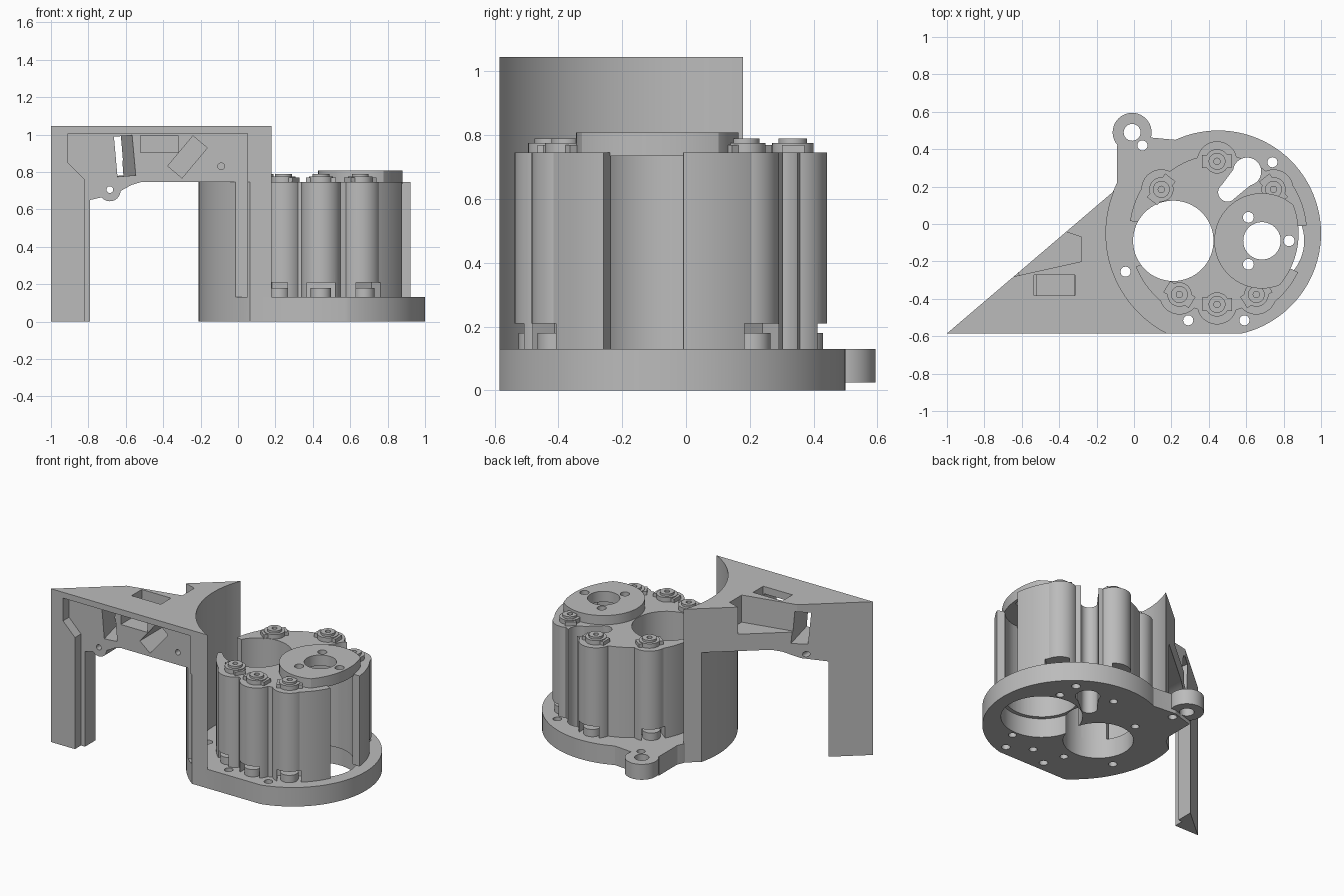
import bpy, bmesh, math
from mathutils import Matrix, Vector

if "Cube" in bpy.data.objects:
    bpy.data.objects.remove(bpy.data.objects["Cube"], do_unlink=True)

GREY = (0.5, 0.5, 0.5, 1)
mat = bpy.data.materials.new("plain_grey")
mat.use_nodes = True
mat.diffuse_color = GREY
mat.node_tree.nodes["Principled BSDF"].inputs["Base Color"].default_value = GREY

CX, CY = 0.45, -0.05          # axis of the round base
FRONT = -0.585                # flat front plane
PLATE, TOP, ROOF = 0.13, 0.745, 1.045
MOTOR = (0.21, -0.09)         # open bore
HUB = (0.684, -0.09)          # output disc


def prism(name, pts, lo, hi, axis="z"):
    """Extrude a 2D outline along z, or an x-z outline along y."""
    bm = bmesh.new()
    put = (lambda a, b: (a, b, lo)) if axis == "z" else (lambda a, b: (a, lo, b))
    face = bm.faces.new([bm.verts.new(put(a, b)) for a, b in pts])
    new = bmesh.ops.extrude_face_region(bm, geom=[face])["geom"]
    step = Vector((0, 0, hi - lo)) if axis == "z" else Vector((0, hi - lo, 0))
    bmesh.ops.translate(bm, vec=step, verts=[v for v in new if isinstance(v, bmesh.types.BMVert)])
    bmesh.ops.recalc_face_normals(bm, faces=bm.faces)
    mesh = bpy.data.meshes.new(name)
    bm.to_mesh(mesh)
    bm.free()
    mesh.materials.append(mat)
    ob = bpy.data.objects.new(name, mesh)
    bpy.context.collection.objects.link(ob)
    return ob


def arc(c, r, a0, a1, n):
    return [(c[0] + r * math.cos(math.radians(a0 + (a1 - a0) * i / n)),
             c[1] + r * math.sin(math.radians(a0 + (a1 - a0) * i / n))) for i in range(n + 1)]


def disc(name, c, r, lo, hi, axis="z", n=64):
    return prism(name, arc(c, r, 0, 360, n)[:-1], lo, hi, axis)


def sector(name, r0, r1, a0, a1, lo, hi):
    c = (CX, CY)
    return prism(name, arc(c, r1, a0, a1, 20) + arc(c, r0, a1, a0, 20), lo, hi)


def box(name, centre, size, roll=0, yaw=0):
    x, y, z = (s / 2 for s in size)
    ob = prism(name, [(-x, -y), (x, -y), (x, y), (-x, y)], -z, z)
    ob.data.transform(Matrix.Translation(centre) @ Matrix.Rotation(math.radians(yaw), 4, "Z")
                      @ Matrix.Rotation(math.radians(roll), 4, "Y"))
    return ob


def combine(ob, other, op="DIFFERENCE"):
    """Apply a boolean and drop the helper."""
    other.hide_render = True
    mod = ob.modifiers.new("bool", "BOOLEAN")
    mod.operation, mod.solver, mod.object = op, "EXACT", other
    dg = bpy.context.evaluated_depsgraph_get()
    dg.update()
    mesh = bpy.data.meshes.new_from_object(ob.evaluated_get(dg))
    ob.modifiers.clear()
    ob.data = mesh
    bpy.data.objects.remove(other, do_unlink=True)


def finish(ob):
    ob.data.polygons.foreach_set("use_smooth", [True] * len(ob.data.polygons))
    ob.data.set_sharp_from_angle(angle=math.radians(20))


def slot_cut(ob):
    """Wire slot with a large and a small round end."""
    combine(ob, disc("cut", (0.605, 0.28), 0.075, -0.1, 0.9))
    combine(ob, disc("cut", (0.5, 0.17), 0.05, -0.1, 0.9))
    combine(ob, prism("cut", [(0.47, 0.21), (0.535, 0.135), (0.65, 0.23), (0.56, 0.33)], -0.1, 0.9))


bosses = [(0.444, 0.335), (0.146, 0.185), (0.746, 0.185),
          (0.243, -0.377), (0.444, -0.43), (0.654, -0.377)]

# Base plate with mounting ear
base = disc("base_plate", (CX, CY), 0.55, 0, PLATE, n=96)
combine(base, sector("add", 0.45, 0.605, 150, 240, 0, PLATE), "UNION")
combine(base, prism("add", [(0.13, FRONT), (0.45, FRONT), (0.45, -0.4), (0.13, -0.4)],
                    0, PLATE), "UNION")
combine(base, prism("add", [(-0.09, 0.1), (-0.09, 0.42), (0.06, 0.465), (0.22, 0.45), (0.45, 0.45),
                            (0.1, 0.1)], 0, PLATE), "UNION")
combine(base, disc("add", (-0.01, 0.49), 0.104, 0.025, PLATE), "UNION")
combine(base, box("cut", (0, FRONT - 0.5, 0), (4, 1, 1)))
combine(base, disc("cut", MOTOR, 0.215, -0.1, 0.3))
combine(base, disc("cut", (0.66, -0.09), 0.25, -0.1, 0.3))
slot_cut(base)
combine(base, disc("cut", (-0.01, 0.49), 0.045, -0.1, 0.3))
for hole in [(-0.045, -0.255), (0.29, -0.515), (0.59, -0.515), (0.74, 0.33), (0.045, 0.42)]:
    combine(base, disc("cut", hole, 0.027, -0.1, 0.3, n=24))
for b in bosses:
    combine(base, disc("cut", b, 0.025, -0.1, 0.115, n=24))
finish(base)

# Housing with screw columns and outer pads, open on its right side
housing = disc("housing", (CX, CY), 0.42, PLATE, TOP, n=96)
for a0, a1 in [(5, 44), (136, 172), (202, 238), (302, 334)]:
    combine(housing, sector("add", 0.3, 0.475, a0, a1, PLATE, TOP), "UNION")
for b in bosses:
    combine(housing, disc("add", b, 0.107, PLATE, TOP, n=48), "UNION")
combine(housing, disc("cut", MOTOR, 0.215, 0, 1))
combine(housing, disc("cut", (0.66, -0.09), 0.225, 0, 1))
combine(housing, box("cut", (0.9, -0.0975, 0.45), (0.3, 0.175, 1)))
slot_cut(housing)
for x, y in bosses:
    d = (Vector((x, y)) - Vector((CX, CY))).normalized()
    turn = math.degrees(math.atan2(d.y, d.x)) - 90
    combine(housing, box("cut", (x + d.x * 0.07, y + d.y * 0.07, 0.165), (0.15, 0.15, 0.09), yaw=turn))
finish(housing)

# Screw seats above and screw heads in the lower pockets
for i, (x, y) in enumerate(bosses):
    d = (Vector((x, y)) - Vector((CX, CY))).normalized()
    turn = math.degrees(math.atan2(d.y, d.x)) - 90
    seat = disc(f"screw_seat_{i}", (x, y), 0.065, TOP - 0.02, 0.775, n=32)
    combine(seat, box("add", (x, y, 0.755), (0.16, 0.07, 0.03), yaw=turn), "UNION")
    combine(seat, disc("add", (x, y), 0.045, TOP, 0.79, n=32), "UNION")
    combine(seat, disc("cut", (x, y), 0.017, 0.765, 0.9, n=16))
    finish(seat)
    p = (x + d.x * 0.04, y + d.y * 0.04)
    finish(disc(f"lower_screw_{i}", p, 0.055, PLATE - 0.01, 0.18, n=32))

# Output disc, trimmed on its outer side
hub = disc("output_disc", HUB, 0.255, 0.735, 0.808)
combine(hub, disc("trim", (CX, CY), 0.43, 0.5, 0.9, n=96), "INTERSECT")
combine(hub, disc("cut", HUB, 0.1, 0.5, 0.9))
for x, y in arc(HUB, 0.145, 0, 240, 2):
    combine(hub, disc("cut", (x, y), 0.029, 0.5, 0.9, n=24))
finish(hub)

# Triangular bracket with a concave round side
bracket = prism("bracket", [(-1, FRONT), (0.4, FRONT), (0.4, 0.195), (-0.085, 0.195)], 0, ROOF)
combine(bracket, disc("cut", (CX, CY), 0.6, -0.1, 1.2, n=128))

# Arch under the roof, leaving the curved wall and the thin leg
arch = prism("cut", [(-0.79, -0.1), (0.4, -0.1), (0.4, TOP), (-0.52, TOP), (-0.57, 0.73),
                     (-0.66, 0.68), (-0.79, 0.65)], -1, 1, "y")
combine(arch, disc("cut", (CX, CY), 0.66, -0.3, 1.2, n=128))
combine(bracket, arch)

# Shallow front recess for a cover
combine(bracket, prism("cut", [(-0.82, -0.1), (-0.82, 0.76), (-0.91, 0.85), (-0.91, 1.005),
                               (0.05, 1.005), (0.05, PLATE), (-0.5, PLATE), (-0.5, -0.1)],
                       -0.8, FRONT + 0.065, "y"))

# Sensor pockets, roof window and rear notch
combine(bracket, box("cut", (-0.63, -0.42, 0.885), (0.095, 0.5, 0.215), roll=-5, yaw=14))
combine(bracket, box("cut", (-0.42, -0.42, 0.95), (0.2, 0.3, 0.09)))
combine(bracket, box("cut", (-0.27, -0.42, 0.88), (0.1, 0.4, 0.21), roll=40))
combine(bracket, box("cut", (-0.425, -0.327, 1.03), (0.22, 0.11, 0.1)))
combine(bracket, prism("cut", [(-0.64, -0.28), (-0.28, -0.2), (-0.28, -0.07), (-0.37, -0.04),
                               (-0.7, -0.2)], 0.86, 1.2))
combine(bracket, disc("cut", (-0.09, 0.83), 0.018, -0.7, -0.4, "y", 24))

# Small lug on the recessed wall
lug = disc("bracket_lug", (-0.685, 0.7), 0.057, -0.52, -0.4, "y", 32)
combine(bracket, lug, "UNION")
combine(bracket, disc("cut", (-0.685, 0.705), 0.018, -0.7, -0.2, "y", 24))
finish(bracket)
